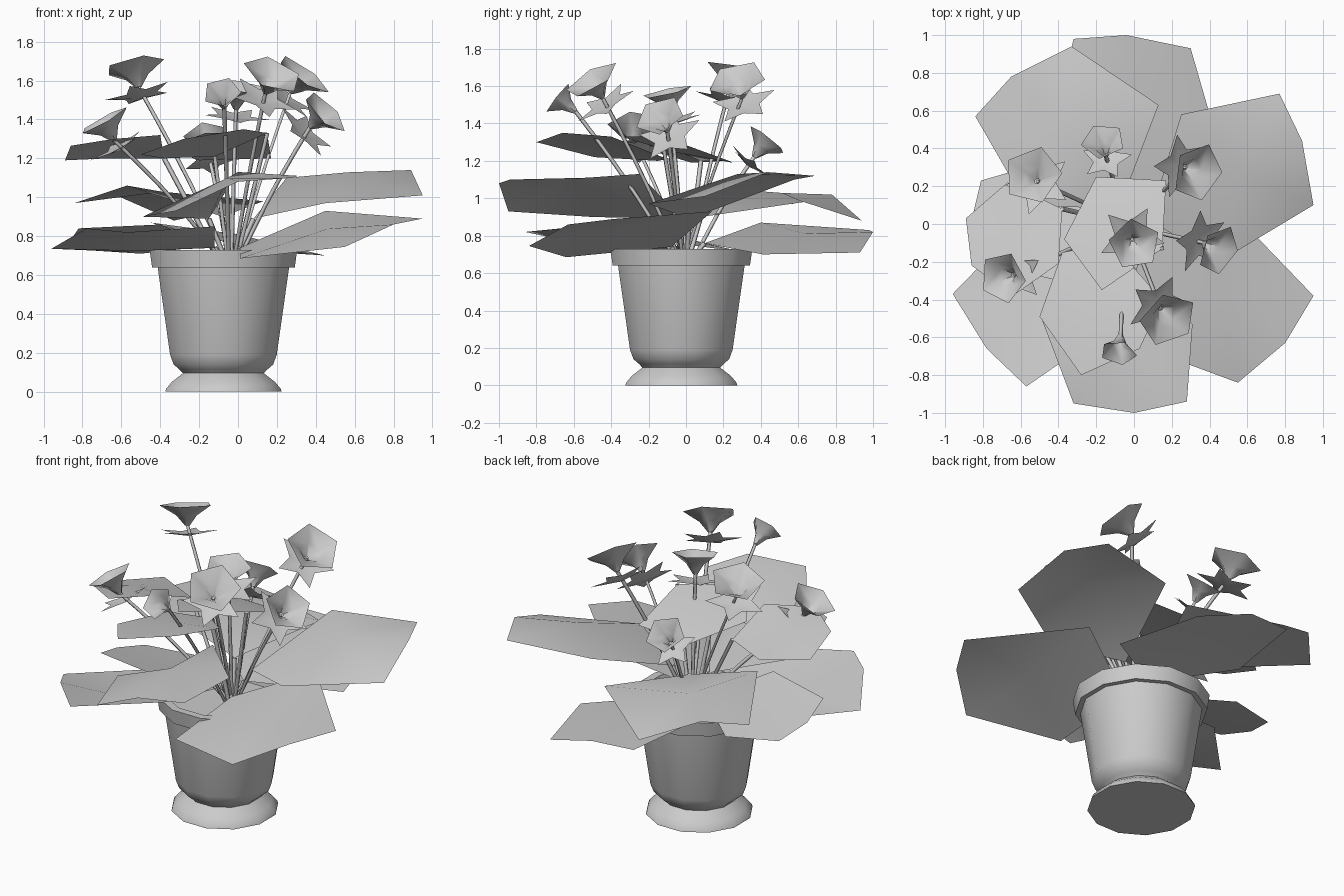
import bpy
from math import cos, sin, pi, radians
from mathutils import Vector

cube = bpy.data.objects.get("Cube")
if cube:
    bpy.data.objects.remove(cube, do_unlink=True)

grey = bpy.data.materials.new("plain grey")
grey.use_nodes = True
tone = (0.6, 0.6, 0.6, 1)
grey.diffuse_color = tone
grey.node_tree.nodes["Principled BSDF"].inputs["Base Color"].default_value = tone

ROOT = Vector((-0.04, 0, 0.66))


def add_object(name, data):
    obj = bpy.data.objects.new(name, data)
    obj.data.materials.append(grey)
    bpy.context.scene.collection.objects.link(obj)
    return obj


def mesh_object(name, verts, faces, angle=60):
    mesh = bpy.data.meshes.new(name)
    mesh.from_pydata([tuple(v) for v in verts], [], faces)
    obj = add_object(name, mesh)
    bpy.ops.object.select_all(action='DESELECT')
    obj.select_set(True)
    bpy.context.view_layer.objects.active = obj
    bpy.ops.object.shade_smooth_by_angle(angle=radians(angle))
    return obj


def lathe(name, profile, centre, sides):
    """Spin a radius and height profile into a closed round body."""
    verts, faces = [], []
    for r, z in profile:
        for k in range(sides):
            a = 2 * pi * (k + 0.5) / sides
            verts.append((centre[0] + r * cos(a), centre[1] + r * sin(a), z))
    for i in range(len(profile) - 1):
        for k in range(sides):
            n = (k + 1) % sides
            low, high = i * sides, (i + 1) * sides
            faces.append((low + k, low + n, high + n, high + k))
    last = (len(profile) - 1) * sides
    faces.append(tuple(reversed(range(sides))))
    faces.append(tuple(range(last, last + sides)))
    return mesh_object(name, verts, faces, 75)


def stem(name, start, end, bow, radius):
    """Thin stalk that rises first and leans outward later."""
    curve = bpy.data.curves.new(name, 'CURVE')
    curve.dimensions = '3D'
    curve.bevel_depth = radius
    curve.bevel_resolution = 0
    curve.use_fill_caps = True
    spline = curve.splines.new('POLY')
    steps = 5
    spline.points.add(steps)
    for i, point in enumerate(spline.points):
        t = i / steps
        p = start.lerp(end, t) + Vector((0, 0, bow * sin(pi * t)))
        point.co = (*p, 1)
    return add_object(name, curve)


def leaf(name, base, outline, lift=0.03):
    """Broad blade fanned around a raised or sunken middle."""
    rim = [Vector(p) for p in (base, *outline)]
    middle = sum(rim, Vector()) / len(rim) + Vector((0, 0, lift))
    n = len(rim)
    faces = [(k, (k + 1) % n, n) for k in range(n)]
    mesh_object(name, rim + [middle], faces)
    foot = ROOT.lerp(Vector(base), 0.15)
    foot.z = ROOT.z
    stem(name + "_stalk", foot, Vector(base), 0, 0.013)


def flower(name, centre, facing, size=0.16, star=0.18):
    """Five-sided funnel bloom over a star of sepals, on its stem."""
    centre = Vector(centre)
    turn = Vector(facing).to_track_quat('Z', 'Y')

    def ring(radius, height, count, shift=0):
        return [centre + turn @ Vector((radius * cos(2 * pi * (k + shift) / count),
                                        radius * sin(2 * pi * (k + shift) / count),
                                        height)) for k in range(count)]

    # funnel petals
    verts = ring(size, 0.03, 5) + ring(size * 0.4, -0.03, 5) + ring(0.015, -0.09, 5)
    faces = [(j + k, j + 5 + k, j + 5 + (k + 1) % 5, j + (k + 1) % 5)
             for j in (0, 5) for k in range(5)]
    mesh_object(name + "_petals", verts, [tuple(reversed(f)) for f in faces])

    # sepals
    tip = centre + turn @ Vector((0, 0, -0.15))
    if star:
        outer = ring(star, -0.12, 5, 0.5)
        inner = ring(star * 0.5, -0.13, 5, 1)
        points = [p for pair in zip(outer, inner) for p in pair]
        mesh_object(name + "_sepals", points + [tip],
                    [(k, (k + 1) % 10, 10) for k in range(10)])
    foot = ROOT + Vector((facing[0], facing[1], 0)) * 0.06
    stem(name + "_stem", foot, centre + turn @ Vector((0, 0, -0.09)), 0.03, 0.011)


# pot with foot, body, rim and soil
lathe("pot", [(0.31, 0), (0.305, 0.015), (0.275, 0.05), (0.215, 0.095), (0.235, 0.115),
              (0.265, 0.14), (0.284, 0.19), (0.35, 0.64), (0.38, 0.64), (0.393, 0.73),
              (0.345, 0.73), (0.33, 0.65)], (-0.075, -0.025), 12)

# low leaves
leaf("back_leaf", (-0.03, 0.1, 0.76),
     [(0.45, 0.41, 0.7), (0.3, 0.93, 0.71), (-0.04, 1, 0.82), (-0.32, 0.98, 0.83),
      (-0.45, 0.4, 0.87)])
leaf("front_left_leaf", (0.01, -0.08, 0.74),
     [(0.01, -0.64, 0.685), (0.55, -0.84, 0.745), (0.8, -0.63, 0.86), (0.95, -0.38, 0.89),
      (0.45, 0.14, 0.93)])
leaf("front_right_leaf", (-0.12, -0.03, 0.74),
     [(-0.6, 0, 0.72), (-0.96, -0.37, 0.735), (-0.78, -0.66, 0.84), (-0.57, -0.86, 0.82),
      (-0.12, -0.55, 0.85)], -0.06)
leaf("right_leaf", (-0.14, 0.02, 0.75),
     [(-0.5, 0.32, 0.71), (-0.81, 0.23, 0.73), (-0.86, 0.02, 0.78), (-0.82, -0.2, 0.84),
      (-0.4, -0.3, 0.86)], 0)

# middle leaves
leaf("back_right_leaf", (-0.08, 0.08, 0.9),
     [(0.13, 0.63, 0.98), (-0.33, 0.94, 0.88), (-0.65, 0.78, 1.02), (-0.84, 0.57, 0.97),
      (-0.57, 0.1, 1.06)], 0.06)
leaf("back_left_leaf", (0.08, 0.02, 0.89),
     [(0.45, -0.2, 0.97), (0.95, 0.1, 1.01), (0.89, 0.44, 1.14), (0.77, 0.69, 1.12),
      (0.25, 0.58, 1.1)], 0.09)
leaf("front_leaf", (-0.15, -0.02, 0.89),
     [(-0.49, -0.5, 0.9), (-0.32, -0.95, 0.93), (0, -1, 1.08), (0.28, -0.94, 1.1),
      (0.31, -0.53, 1.11), (0, -0.25, 1.13)], 0.08)

# high leaves
leaf("high_right_leaf", (-0.38, 0.08, 1.2),
     [(-0.67, 0.22, 1.2), (-0.89, 0.03, 1.19), (-0.86, -0.22, 1.265), (-0.64, -0.38, 1.3),
      (-0.4, -0.21, 1.32)], 0.02)
leaf("high_front_leaf", (-0.12, -0.1, 1.21),
     [(-0.38, -0.15, 1.2), (-0.5, -0.49, 1.22), (-0.28, -0.8, 1.3), (0.03, -0.66, 1.35),
      (0.15, -0.4, 1.33)])
leaf("high_middle_leaf", (0.15, -0.13, 1.33),
     [(0.17, 0.23, 1.2), (-0.2, 0.25, 1.19), (-0.37, -0.08, 1.25), (-0.17, -0.35, 1.33)])

# flowers
flower("back_right_flower", (-0.53, 0.25, 1.65), (-0.2, 0.25, 0.9))
flower("back_left_flower", (0.32, 0.28, 1.61), (0.5, -0.2, 0.7))
flower("front_flower", (0.17, -0.49, 1.61), (0.3, -0.45, 0.75))
flower("left_flower", (0.43, -0.13, 1.42), (0.6, -0.3, 0.6), 0.14)
flower("back_flower", (-0.16, 0.42, 1.29), (-0.1, 0.6, 0.75), 0.12, 0.14)
flower("middle_flower", (0, -0.1, 1.54), (0.1, -0.2, 0.9), 0.14)
flower("right_flower", (-0.68, -0.28, 1.37), (-0.45, -0.1, 0.8), 0.14, 0.16)
flower("front_bud", (-0.08, -0.66, 1.52), (-0.1, -0.75, 0.6), 0.1, 0)
